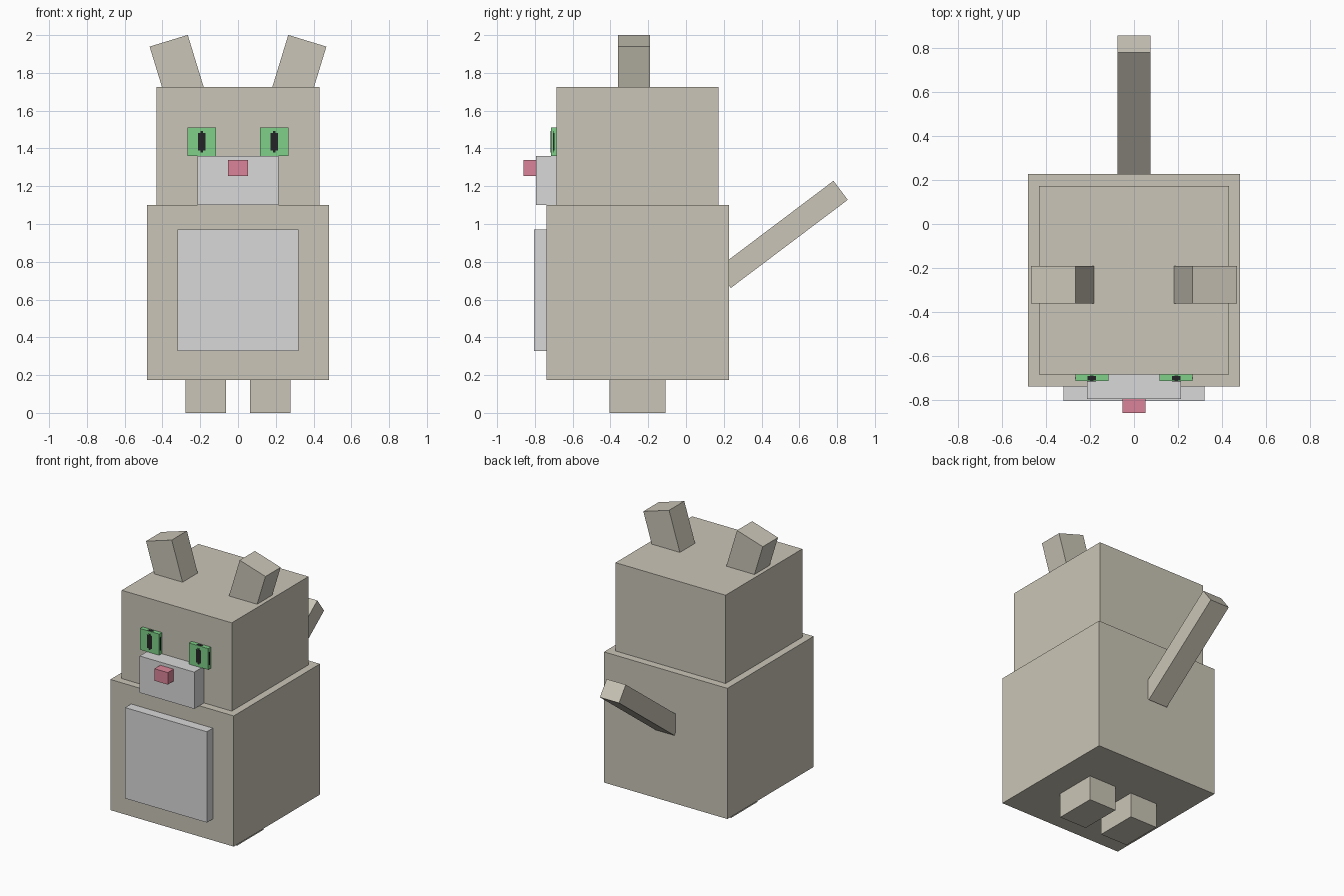
import bpy, bmesh, math
from mathutils import Matrix, Vector

cube = bpy.data.objects.get("Cube")
if cube:
    bpy.data.objects.remove(cube, do_unlink=True)


def material(name, rgb):
    """Flat material from 0-255 screen colour, stored as linear values."""
    lin = [((c / 255 + 0.055) / 1.055) ** 2.4 for c in rgb]
    m = bpy.data.materials.new(name)
    m.use_nodes = True
    m.diffuse_color = (*lin, 1)
    bsdf = m.node_tree.nodes["Principled BSDF"]
    bsdf.inputs["Base Color"].default_value = (*lin, 1)
    bsdf.inputs["Roughness"].default_value = 0.9
    return m


FUR = material("tan_fur", (202, 197, 183))
PALE = material("pale_grey_fur", (217, 217, 217))
GREEN = material("green_eye", (126, 208, 136))
PINK = material("pink_nose", (219, 132, 152))
BLACK = material("black_pupil", (36, 36, 38))


def finish(name, bm, mat):
    bmesh.ops.recalc_face_normals(bm, faces=bm.faces)
    mesh = bpy.data.meshes.new(name)
    bm.to_mesh(mesh)
    bm.free()
    mesh.materials.append(mat)
    obj = bpy.data.objects.new(name, mesh)
    bpy.context.scene.collection.objects.link(obj)
    return obj


def box(name, centre, size, mat, angle=0, axis="X"):
    bm = bmesh.new()
    place = (Matrix.Translation(centre) @ Matrix.Rotation(angle, 4, axis)
             @ Matrix.Diagonal((*size, 1)))
    bmesh.ops.create_cube(bm, size=1, matrix=place)
    return finish(name, bm, mat)


def span(name, x, y, z, mat):
    """Box given by its (min, max) on each axis."""
    pairs = (x, y, z)
    return box(name, [(a + b) / 2 for a, b in pairs], [b - a for a, b in pairs], mat)


def slit(name, centre, u, v, depth):
    """Thin stepped slit plate spanned by half-vectors u and v."""
    bm = bmesh.new()
    outline = [(.4, 1), (.4, .82), (1, .82), (1, -.82), (.4, -.82), (.4, -1)]
    outline += [(-a, -b) for a, b in outline]
    c, u, v, d = map(Vector, (centre, u, v, depth))
    face = bm.faces.new([bm.verts.new(c + u * a + v * b - d) for a, b in outline])
    new = bmesh.ops.extrude_face_region(bm, geom=[face])["geom"]
    bmesh.ops.translate(bm, vec=d * 2,
                        verts=[g for g in new if isinstance(g, bmesh.types.BMVert)])
    return finish(name, bm, BLACK)


# Body, head and pale patches
span("body", (-.483, .483), (-.738, .227), (.175, 1.10), FUR)
span("head", (-.431, .431), (-.685, .173), (1.10, 1.725), FUR)
span("belly_patch", (-.32, .32), (-.805, -.738), (.327, .97), PALE)
span("muzzle", (-.214, .214), (-.795, -.685), (1.10, 1.36), PALE)
span("nose", (-.052, .052), (-.86, -.795), (1.253, 1.338), PINK)

# Paired legs, ears and eyes
for side, s in (("left", 1), ("right", -1)):
    box(f"{side}_leg", (s * .171, -.257, .0875), (.213, .297, .175), FUR)

    tilt = math.radians(17)
    length = .34
    centre = (s * (.367 - math.sin(tilt) * length / 2), -.276,
              1.97 - math.cos(tilt) * length / 2)
    box(f"{side}_ear", centre, (.211, .17, length), FUR, s * tilt, "Y")

    ex, ey, ez = s * .192, -.7, 1.435
    w, d, h = .075, .015, .075
    box(f"{side}_eye", (ex, ey, ez), (w * 2, d * 2, h * 2), GREEN)
    slit(f"{side}_pupil_front", (ex, ey - d, ez), (w * .26, 0, 0), (0, 0, h * .75), (0, .002, 0))
    slit(f"{side}_pupil_top", (ex, ey, ez + h), (w * .26, 0, 0), (0, d * .75, 0), (0, 0, .001))
    for edge in (-1, 1):
        slit(f"{side}_pupil_edge", (ex + edge * w, ey, ez), (0, d * .2, 0),
             (0, 0, h * .75), (.001, 0, 0))

# Tail slanting up and back
box("tail", (0, .509, .945), (.15, .775, .126), FUR, math.radians(37), "X")
